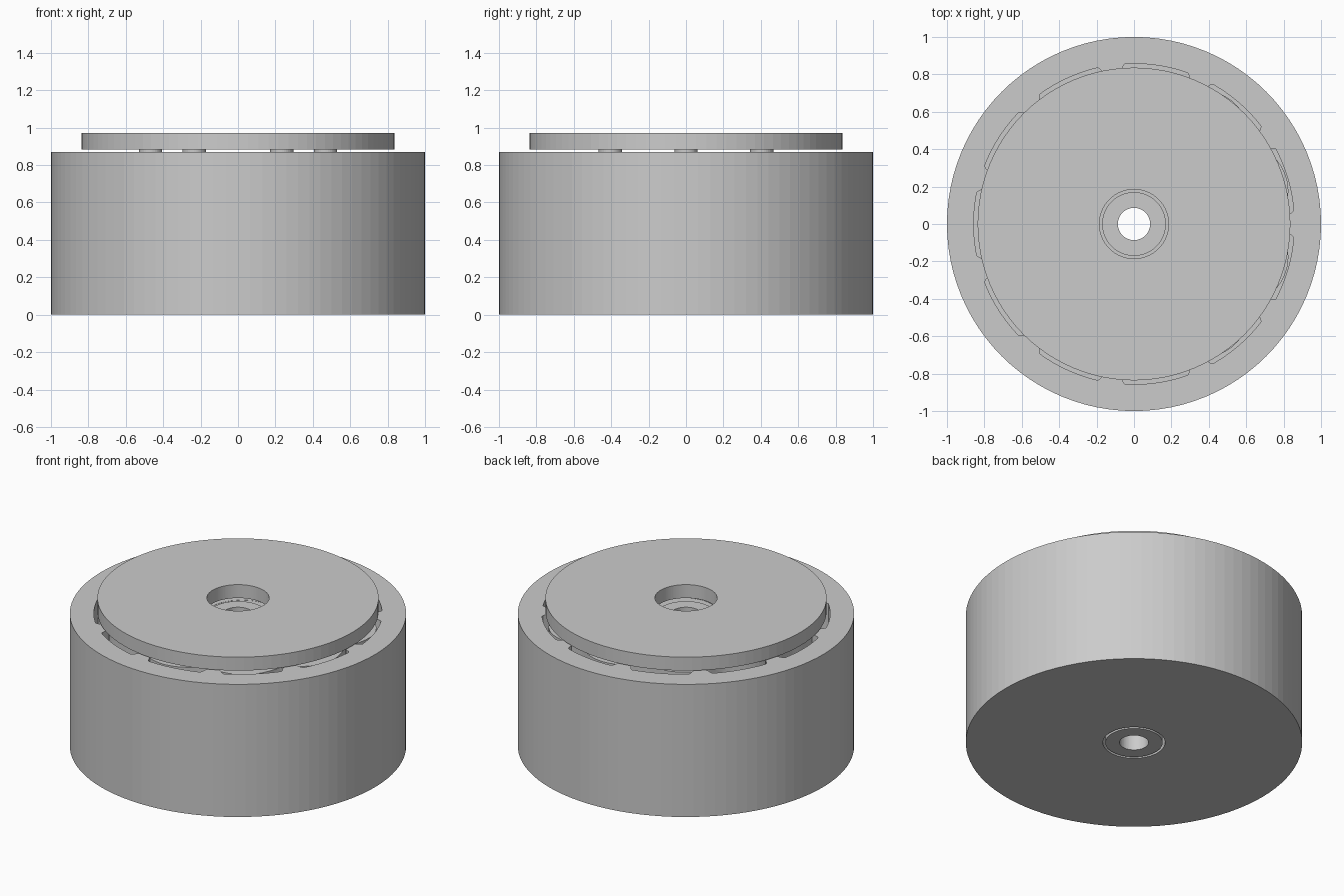
import bpy
from math import sin, cos, pi, atan2, sqrt

cube = bpy.data.objects.get("Cube")
if cube:
    bpy.data.objects.remove(cube, do_unlink=True)

grey = bpy.data.materials.new("light grey")
grey.use_nodes = True
COLOUR = (0.6, 0.6, 0.6, 1)
grey.diffuse_color = COLOUR
grey.node_tree.nodes["Principled BSDF"].inputs["Base Color"].default_value = COLOUR

LOBES = 11           # fixed ring pins; the rotor has one lobe fewer
RING = 0.857         # radius of the ring cavity and of the pin centres
PIN = 0.062
ECC = 0.03
PEG_RING = 0.468


def circle(r, x=0, y=0, n=96):
    return [(x + r * cos(2 * pi * i / n), y + r * sin(2 * pi * i / n)) for i in range(n)]


def prism(name, loops, z0, z1):
    """Extrude an outline with holes from z0 to z1."""
    curve = bpy.data.curves.new(name, 'CURVE')
    curve.dimensions = '2D'
    curve.fill_mode = 'BOTH'
    curve.extrude = (z1 - z0) / 2
    for loop in loops:
        spline = curve.splines.new('POLY')
        spline.points.add(len(loop) - 1)
        for point, (x, y) in zip(spline.points, loop):
            point.co = (x, y, 0, 1)
        spline.use_cyclic_u = True
    temp = bpy.data.objects.new(name + "_outline", curve)
    bpy.context.collection.objects.link(temp)
    graph = bpy.context.evaluated_depsgraph_get()
    mesh = bpy.data.meshes.new_from_object(temp.evaluated_get(graph))
    bpy.data.objects.remove(temp, do_unlink=True)
    mesh.name = name
    mesh.materials.clear()
    mesh.materials.append(grey)
    for v in mesh.vertices:
        v.co.z += (z0 + z1) / 2
    mesh.polygons.foreach_set("use_smooth", [False] * len(mesh.polygons))
    # Weld the caps to the walls
    import bmesh
    bm = bmesh.new()
    bm.from_mesh(mesh)
    bmesh.ops.remove_doubles(bm, verts=bm.verts, dist=1e-5)
    bmesh.ops.recalc_face_normals(bm, faces=bm.faces)
    bm.to_mesh(mesh)
    bm.free()
    obj = bpy.data.objects.new(name, mesh)
    bpy.context.collection.objects.link(obj)
    return obj


def ring_outline(n=440):
    """Round cavity with half-round pins standing in from its wall."""
    points = []
    step = 2 * pi / LOBES
    for i in range(n):
        a = 2 * pi * i / n
        d = a - step * round(a / step)
        side = RING * sin(d)
        r = RING
        if abs(side) < PIN:
            r = RING * cos(d) - sqrt(PIN ** 2 - side ** 2)
        points.append((r * cos(a), r * sin(a)))
    return points


def rotor_outline(n=400):
    """Cycloid that rolls on the ring pins, with a little clearance."""
    r = PIN + 0.002
    points = []
    for i in range(n):
        t = 2 * pi * i / n
        u = (1 - LOBES) * t
        psi = atan2(sin(u), RING / (ECC * LOBES) - cos(u))
        x = RING * cos(t) - r * cos(t + psi) - ECC * cos(LOBES * t)
        y = RING * sin(t) - r * sin(t + psi) - ECC * sin(LOBES * t)
        points.append((x + ECC, y))
    return points


# Housing: solid drum, hollowed by the ring cavity and bored through the floor
housing = prism("housing", [circle(1)], 0, 0.87)
for cutter in (prism("cavity_cutter", [ring_outline()], 0.1, 1),
               prism("bore_cutter", [circle(0.185)], -0.1, 0.2)):
    mod = housing.modifiers.new("cut", 'BOOLEAN')
    mod.operation = 'DIFFERENCE'
    mod.solver = 'EXACT'
    mod.object = cutter
    cutter.hide_render = True
    cutter.hide_set(True)

# Lobed rotor, offset sideways, with clearance holes for the output pegs
pegs = [(PEG_RING * cos(k * pi / 3), PEG_RING * sin(k * pi / 3)) for k in range(6)]
holes = [circle(PIN + ECC + 0.002, x + ECC, y, 32) for x, y in pegs]
prism("rotor", [rotor_outline(), circle(0.225, ECC)] + holes, 0.11, 0.86)

# Hollow input shaft and its eccentric cam
prism("input_shaft", [circle(0.17), circle(0.086)], 0, 0.87)
prism("eccentric_cam", [circle(0.223, ECC), circle(0.17)], 0.11, 0.86)

# Output plate with its ring of pegs
prism("output_plate", [circle(0.836), circle(0.185)], 0.884, 0.972)
for k, (x, y) in enumerate(pegs):
    prism(f"output_peg_{k + 1}", [circle(PIN, x, y, 32)], 0.13, 0.884)
